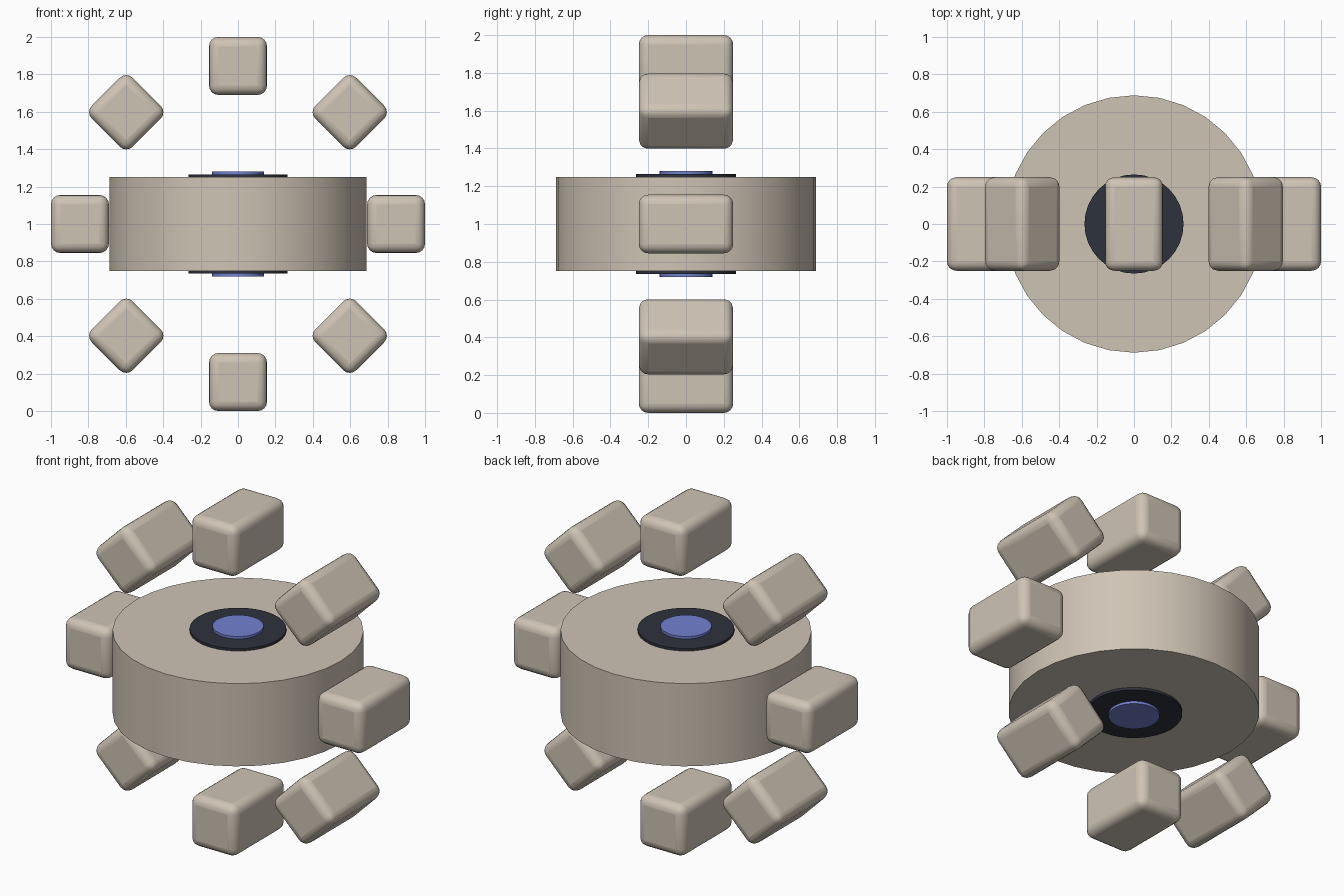
import bpy
import math

if "Cube" in bpy.data.objects:
    bpy.data.objects.remove(bpy.data.objects["Cube"])


def material(name, color):
    mat = bpy.data.materials.new(name)
    mat.diffuse_color = (*color, 1)
    mat.use_nodes = True
    mat.node_tree.nodes["Principled BSDF"].inputs["Base Color"].default_value = mat.diffuse_color
    return mat


TAN = material("tan", (0.62, 0.55, 0.46))
DARK = material("dark", (0.027, 0.032, 0.045))
BLUE = material("blue", (0.17, 0.22, 0.64))
CENTRE_Z = 1.0


def finish(obj, name, mat):
    obj.name = name
    obj.data.materials.append(mat)
    bpy.ops.object.shade_smooth_by_angle(angle=math.radians(35))


def disc(name, radius, height, mat):
    bpy.ops.mesh.primitive_cylinder_add(
        vertices=32, radius=radius, depth=height, location=(0, 0, CENTRE_Z))
    finish(bpy.context.object, name, mat)


def tooth(index):
    angle = index * math.tau / 8
    bpy.ops.mesh.primitive_cube_add(
        size=1, location=(0.845 * math.cos(angle), 0, CENTRE_Z + 0.845 * math.sin(angle)))
    obj = bpy.context.object
    obj.scale = (0.31, 0.5, 0.31)
    bpy.ops.object.transform_apply(location=False, rotation=False, scale=True)
    obj.rotation_euler.y = -angle
    bevel = obj.modifiers.new("rounded_edges", "BEVEL")
    bevel.width = 0.05
    bevel.segments = 4
    finish(obj, f"tooth_{index + 1}", TAN)


# Upright drum with a stepped hub showing on both caps
disc("gear_body", 0.688, 0.50, TAN)
disc("hub_ring", 0.265, 0.53, DARK)
disc("hub_core", 0.14, 0.56, BLUE)

# Eight rounded teeth in a vertical ring
for i in range(8):
    tooth(i)
